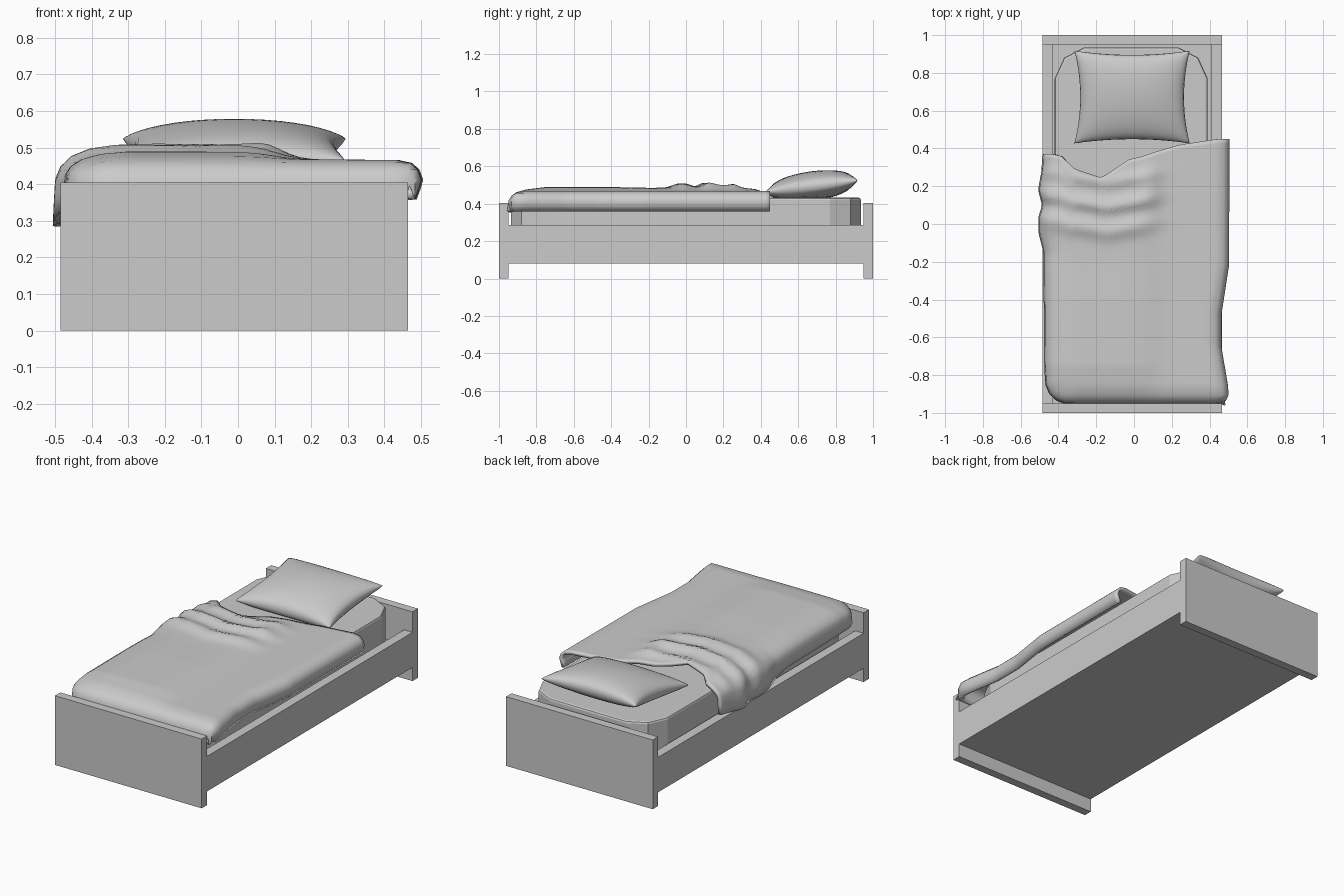
import bpy, math
from math import exp, hypot

if "Cube" in bpy.data.objects:
    bpy.data.objects.remove(bpy.data.objects["Cube"])


def lerp(table, v):
    """Piecewise linear lookup in a sorted list of (key, value)."""
    if v <= table[0][0]:
        return table[0][1]
    for (a, p), (b, q) in zip(table, table[1:]):
        if v <= b:
            return p + (q - p) * (v - a) / (b - a)
    return table[-1][1]


def make(name, verts, faces, smooth=None):
    me = bpy.data.meshes.new(name)
    me.from_pydata(verts, [], faces)
    me.update()
    ob = bpy.data.objects.new(name, me)
    bpy.context.collection.objects.link(ob)
    if smooth:
        bpy.ops.object.select_all(action='DESELECT')
        ob.select_set(True)
        bpy.context.view_layer.objects.active = ob
        bpy.ops.object.shade_smooth_by_angle(angle=math.radians(smooth))
    return ob


def prism(name, pts, z0, z1):
    n = len(pts)
    verts = [(x, y, z) for z in (z0, z1) for x, y in pts]
    faces = [tuple(range(n))[::-1], tuple(range(n, 2 * n))]
    faces += [(i, (i + 1) % n, n + (i + 1) % n, n + i) for i in range(n)]
    return make(name, verts, faces)


def box(name, x0, x1, y0, y1, z0, z1):
    return prism(name, [(x0, y0), (x1, y0), (x1, y1), (x0, y1)], z0, z1)


def quads(nu, nv, start=0, flip=False):
    out = []
    for j in range(nv - 1):
        for i in range(nu - 1):
            a = start + j * nu + i
            f = (a, a + 1, a + nu + 1, a + nu)
            out.append(f[::-1] if flip else f)
    return out


# Bed frame
X0, X1 = -0.485, 0.465
box("headboard", X0, X1, 0.95, 1.0, 0, 0.405)
box("footboard", X0, X1, -1.0, -0.95, 0, 0.405)
box("left_rail", X0, -0.43, -0.95, 0.95, 0.08, 0.285)
box("right_rail", 0.41, X1, -0.95, 0.95, 0.08, 0.285)
box("base_panel", -0.43, 0.41, -0.95, 0.95, 0.08, 0.2)

# Mattress with faceted corners
corner = [(0.405, 0.77), (0.355, 0.88), (0.25, 0.935)]
quarter = corner + [(-x, y) for x, y in corner[::-1]]
outline = quarter + [(-x, -y) for x, y in quarter]
mattress = prism("mattress", [(x - 0.015, y) for x, y in outline], 0.2, 0.432)
bev = mattress.modifiers.new("bevel", 'BEVEL')
bev.width, bev.segments, bev.angle_limit = 0.012, 2, math.radians(60)

# Pillow: two bulged sheets joined at a tilted seam
N = 21
us = [math.sin(math.pi / 2 * (-1 + 2 * i / (N - 1))) for i in range(N)]


def pillow_point(u, v, side):
    x = -0.01 + 0.305 * u * (1 - 0.10 * (1 - v * v))
    y = 0.672 + 0.245 * v * (1 - 0.09 * (1 - u * u))
    bulge = (max(0, 1 - u * u) * max(0, 1 - v * v)) ** 0.4
    seam = 0.463 + 0.125 * (y - 0.43)
    return x, y, max(0.434, seam + side * 0.08 * bulge)


pv = [pillow_point(u, v, s) for s in (1, -1) for v in us for u in us]
pillow = make("pillow", pv, quads(N, N) + quads(N, N, N * N, True), 60)
weld = pillow.modifiers.new("weld", 'WELD')
weld.merge_threshold = 0.0005

# Blanket: edge profiles are (inset, share of drop) from the hem inwards
LEFT = [(0, 1), (.003, .7), (.006, .45), (.02, .29), (.05, .15), (.10, .05), (.17, 0)]
RIGHT = [(.018, 1), (.006, .7), (0, .5), (.01, .25), (.03, .08), (.07, 0)]
FOOT = [(0, 1), (.003, .7), (.007, .45), (.022, .22), (.05, .07), (.10, 0)]
left_edge = [(-.95, -.465), (-.75, -.475), (-.15, -.48), (-.05, -.505), (.04, -.505),
             (.1, -.487), (.18, -.508), (.28, -.49), (.37, -.485)]
right_edge = [(-.95, .50), (-.88, .502), (-.65, .463), (-.48, .463), (-.22, .503), (.45, .506)]
head_edge = [(-.5, .37), (-.40, .37), (-.33, .30), (-.16, .245), (-.03, .34), (.05, .36),
             (.12, .385), (.24, .42), (.44, .45), (.5, .45)]
left_hem = [(-.9, .355), (-.25, .35), (-.05, .31), (.2, .285), (.37, .31)]
rise = [(-.93, 0), (-.75, .022), (-.4, .022), (-.2, .018), (.1, .02), (.3, .012)]
MX, MY = 26, 56


def top_height(x, y):
    west = 1 / (1 + exp((x - 0.1) / 0.035))
    h = 0.467 + lerp(rise, y) * west
    bend = 0.35 * abs(x + 0.14)
    for yc, amp, w in ((-.04, .022, .045), (.09, .024, .035), (.22, .016, .03)):
        h += amp * west * exp(-((y - yc - bend * 0.5) / w) ** 2)
    h += 0.022 * exp(-((x - .08) / .06) ** 2 - ((y - .2) / .12) ** 2)
    return h


cols = [('L', d, f) for d, f in LEFT]
cols += [('M', k / MX, 0) for k in range(1, MX)]
cols += [('R', d, f) for d, f in RIGHT[::-1]]
rows = list(FOOT) + [(k / MY, None) for k in range(1, MY + 1)]
Y0 = -0.955
verts = []
for inset, fy in rows:
    for kind, d, fx in cols:
        nominal = {'L': -.49 + d, 'M': -.31 + .74 * d, 'R': .50 - d}[kind]
        if fy is None:
            start = Y0 + FOOT[-1][0]
            y = start + (lerp(head_edge, nominal) - start) * inset
            drop = fx
        else:
            y = Y0 + inset
            drop = max(fx, fy)
        xl, xr = lerp(left_edge, y), lerp(right_edge, y)
        a, b = xl + LEFT[-1][0], xr - RIGHT[-1][0]
        x = {'L': xl + d, 'M': a + (b - a) * d, 'R': xr - d}[kind]
        top = top_height(x, y)
        hem = lerp(left_hem, y) if x < 0 and fx > 0 else 0.358
        z = top - drop * (top - hem)
        # round the two foot corners
        r, edge, sgn = (.12, xl, -1) if x < 0 else (.06, xr, 1)
        cx, cy = edge - sgn * r, Y0 + r
        dx, dy = (x - cx) * sgn, cy - y
        if dx > 0 and dy > 0:
            k = max(dx, dy) / hypot(dx, dy)
            x, y = cx + sgn * dx * k, cy - dy * k
        verts.append((x, y, z))
blanket = make("blanket", verts, quads(len(cols), len(rows)), 70)
sol = blanket.modifiers.new("thickness", 'SOLIDIFY')
sol.thickness, sol.offset = 0.018, -1
